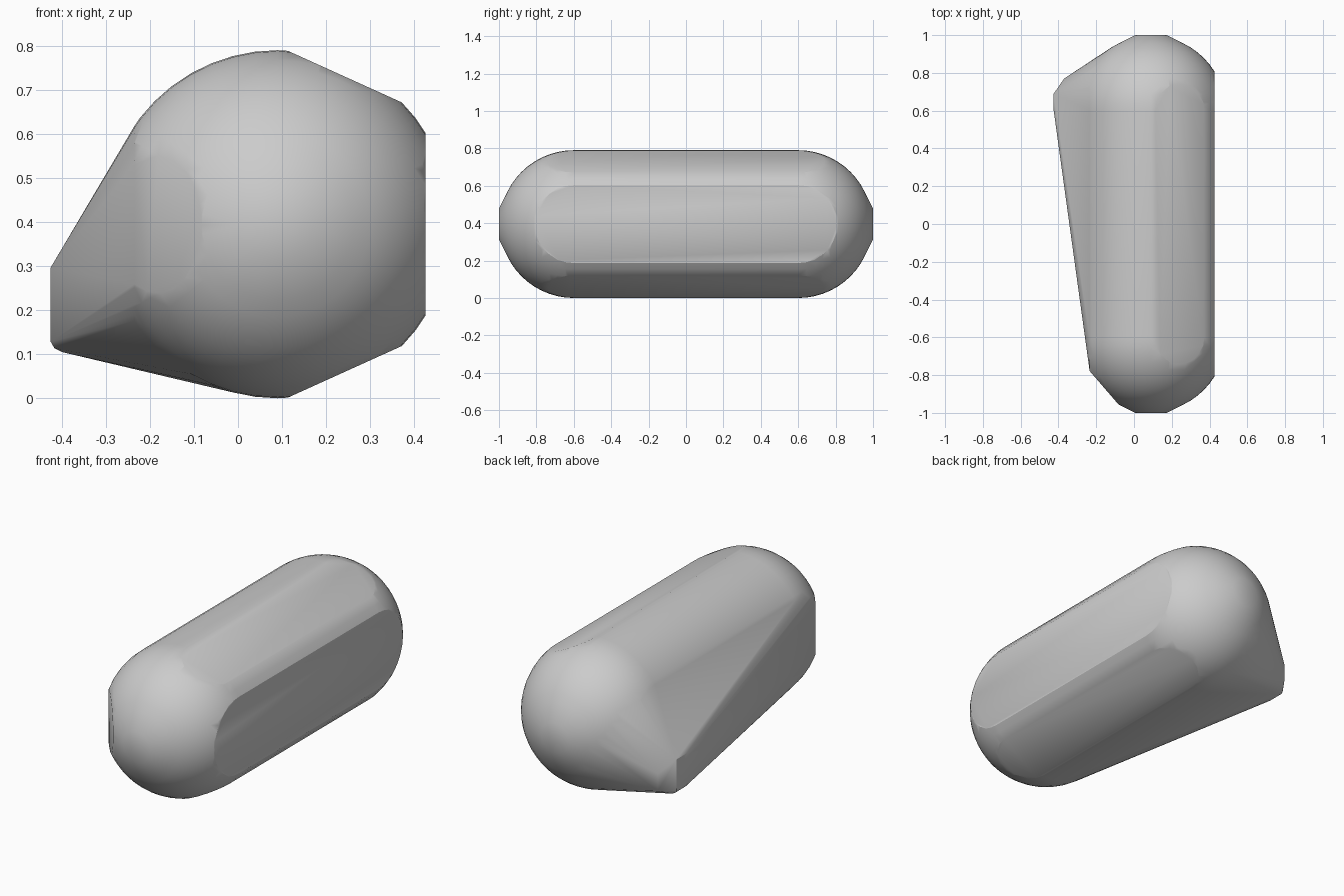
import bpy, bmesh, math
from mathutils import Matrix, Vector

default = bpy.data.objects.get("Cube")
if default:
    bpy.data.objects.remove(default, do_unlink=True)

AXIS_X, AXIS_Z, RADIUS, HALF = 0.09, 0.395, 0.395, 0.6


def hull(bm):
    """Wrap all points in one convex skin and drop what lies inside."""
    bmesh.ops.delete(bm, geom=bm.edges[:], context='EDGES_FACES')
    res = bmesh.ops.convex_hull(bm, input=bm.verts[:])
    inner = {v for v in res["geom_interior"] + res["geom_unused"]
             if isinstance(v, bmesh.types.BMVert) and v.is_valid}
    bmesh.ops.delete(bm, geom=list(inner), context='VERTS')


def trim(bm, point, normal):
    """Cut off everything on the normal's side of a plane."""
    bmesh.ops.bisect_plane(bm, geom=bm.verts[:] + bm.edges[:] + bm.faces[:], dist=1e-5,
                           plane_co=Vector(point), plane_no=Vector(normal), clear_outer=True)


def add_points(bm, points):
    for p in points:
        bm.verts.new(p)


grey = bpy.data.materials.new("plain grey")
grey.use_nodes = True
colour = (0.6, 0.6, 0.6, 1)
grey.diffuse_color = colour
grey.node_tree.nodes["Principled BSDF"].inputs["Base Color"].default_value = colour

# Long round body with a small flat disc at each end
bm = bmesh.new()
turn = Matrix.Rotation(math.pi / 2, 4, 'X')
for side in (-1, 1):
    bmesh.ops.create_uvsphere(bm, u_segments=48, v_segments=28, radius=RADIUS,
                              matrix=Matrix.Translation((AXIS_X, side * HALF, AXIS_Z)) @ turn)
    bmesh.ops.create_circle(bm, segments=12, radius=0.083,
                            matrix=Matrix.Translation((AXIS_X, side, AXIS_Z)) @ turn)
hull(bm)

# Flat sides: right plate, sloped top and bottom, left side and its front corner
trim(bm, (0.425, 0, 0), (1, 0, 0))
for s in (-1, 1):
    trim(bm, (0.11, 0, AXIS_Z + s * 0.395), (0.12, 0, s * 0.265))
trim(bm, (-0.235, 0, 0), (-1, 0, 0))
trim(bm, (-0.235, -0.778, 0), (-0.087, -0.075, 0))

# Low corner bulge at the back left, drawn into the same skin
for y in (0.6, 0.69):
    add_points(bm, [(-0.425, y, 0.297), (-0.425, y, 0.128), (-0.417, y, 0.114), (-0.4, y, 0.105)])
add_points(bm, [(-0.37, 0.77, 0.235), (-0.37, 0.77, 0.14)])
hull(bm)
bmesh.ops.dissolve_limit(bm, angle_limit=0.004, verts=bm.verts[:], edges=bm.edges[:])
bmesh.ops.recalc_face_normals(bm, faces=bm.faces[:])

mesh = bpy.data.meshes.new("rounded_body")
bm.to_mesh(mesh)
bm.free()
mesh.materials.append(grey)
body = bpy.data.objects.new("rounded_body", mesh)
bpy.context.collection.objects.link(body)

bpy.ops.object.select_all(action='DESELECT')
body.select_set(True)
bpy.context.view_layer.objects.active = body
bpy.ops.object.shade_smooth_by_angle(angle=math.radians(30))
